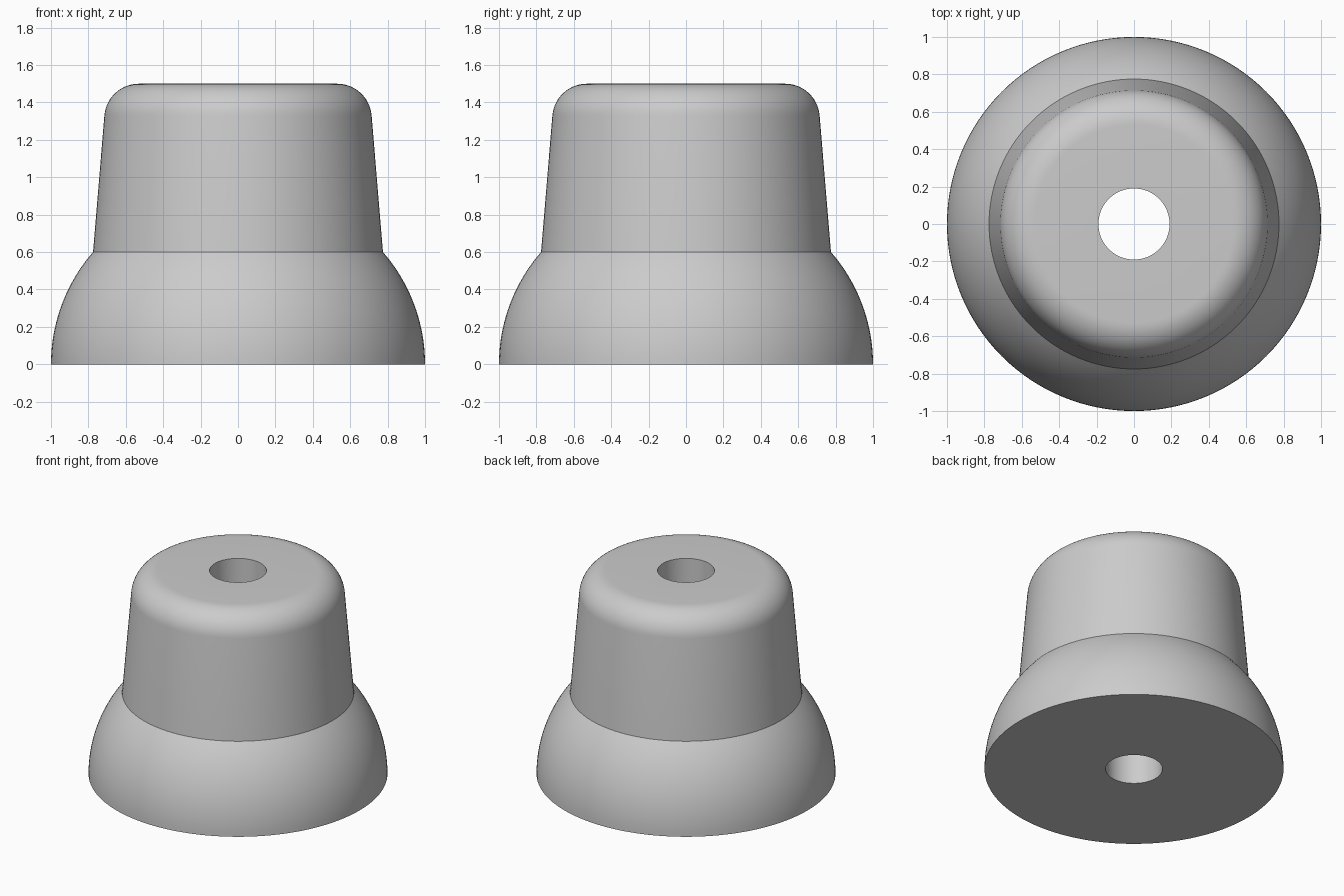
import bpy
import bmesh
from math import sin, cos, pi, radians, asin

if "Cube" in bpy.data.objects:
    bpy.data.objects.remove(bpy.data.objects["Cube"])

SEGMENTS = 128
HOLE_RADIUS = 0.19
HEIGHT = 1.5


def arc(cx, cz, radius, start, end, steps):
    """Points of an arc in the radius/height plane."""
    angles = [start + (end - start) * i / steps for i in range(steps + 1)]
    return [(cx + radius * cos(a), cz + radius * sin(a)) for a in angles]


# Plain grey material
grey = bpy.data.materials.new("plain grey")
grey.use_nodes = True
colour = (0.6, 0.6, 0.6, 1)
grey.diffuse_color = colour
grey.node_tree.nodes["Principled BSDF"].inputs["Base Color"].default_value = colour

# Half profile: domed skirt, tapered neck, rounded shoulder, through hole
skirt_radius = 0.9125
skirt = arc(1 - skirt_radius, 0, skirt_radius, 0, asin(0.6 / skirt_radius), 20)
shoulder = arc(0.53, HEIGHT - 0.185, 0.185, radians(4.8), pi / 2, 14)
profile = [(HOLE_RADIUS, 0)] + skirt + shoulder + [(HOLE_RADIUS, HEIGHT)]

# Revolve the closed profile about the vertical axis
bm = bmesh.new()
verts = [bm.verts.new((r, 0, z)) for r, z in profile]
edges = [bm.edges.new((v, verts[(i + 1) % len(verts)])) for i, v in enumerate(verts)]
bmesh.ops.spin(bm, geom=verts + edges, cent=(0, 0, 0), axis=(0, 0, 1),
               angle=2 * pi, steps=SEGMENTS, use_merge=True)
bmesh.ops.remove_doubles(bm, verts=bm.verts, dist=0.0001)
bmesh.ops.recalc_face_normals(bm, faces=bm.faces)
mesh = bpy.data.meshes.new("bell_shaped_bushing")
bm.to_mesh(mesh)
bm.free()
mesh.materials.append(grey)

bushing = bpy.data.objects.new("bell_shaped_bushing", mesh)
bpy.context.collection.objects.link(bushing)

# Smooth curved surfaces, keep the rims and the neck crease sharp
bpy.ops.object.select_all(action="DESELECT")
bushing.select_set(True)
bpy.context.view_layer.objects.active = bushing
bpy.ops.object.shade_smooth_by_angle(angle=radians(25))
